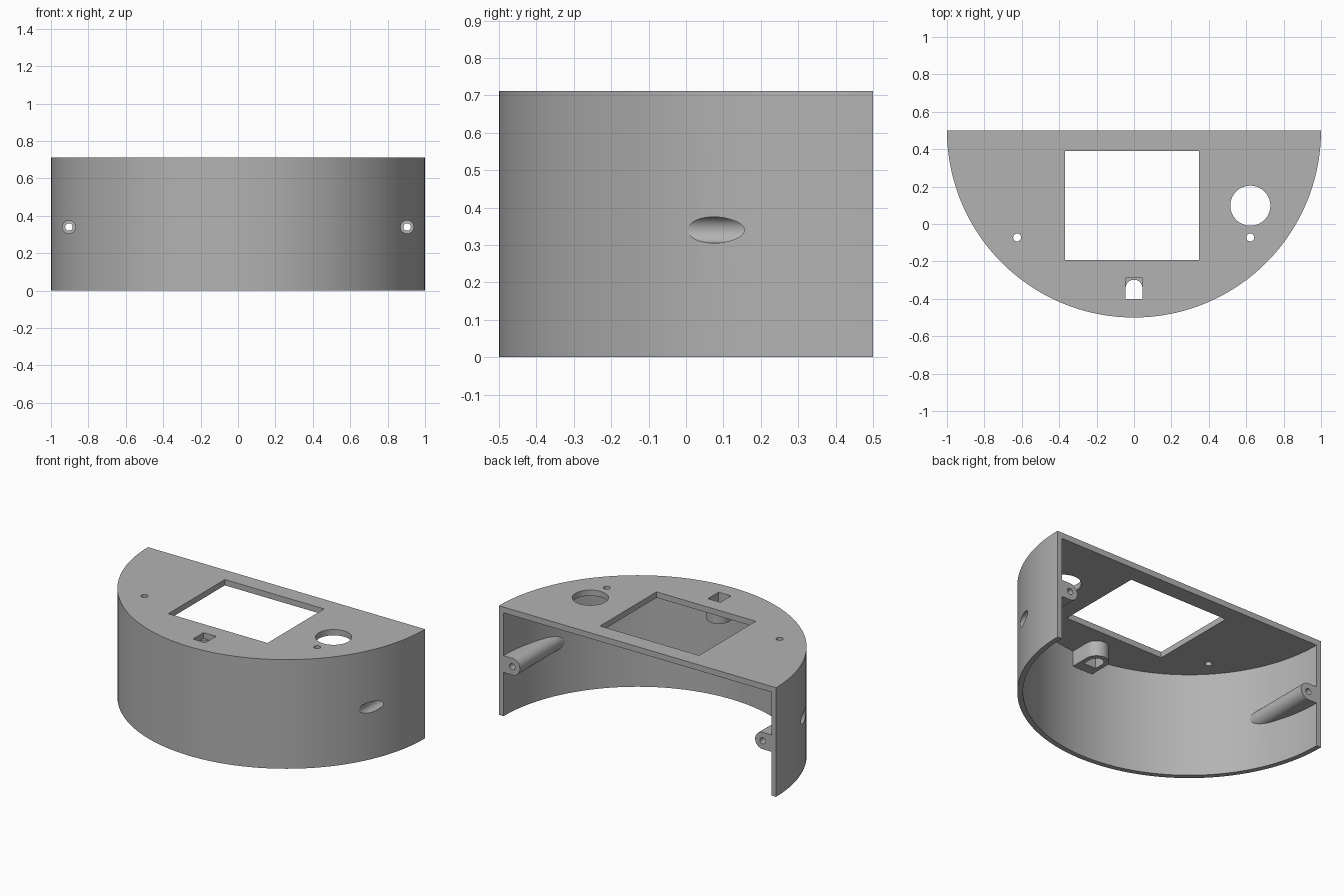
import bpy, bmesh, math
from mathutils import Matrix

if "Cube" in bpy.data.objects:
    bpy.data.objects.remove(bpy.data.objects["Cube"])

H, PLATE, WALL = 0.712, 0.038, 0.033   # height, top thickness, wall thickness
BX, BZ = 0.904, 0.34                   # screw boss axis

grey = bpy.data.materials.new("plain grey")
grey.diffuse_color = (0.45, 0.45, 0.45, 1)
grey.use_nodes = True
grey.node_tree.nodes["Principled BSDF"].inputs["Base Color"].default_value = grey.diffuse_color


def arc(cx, cy, r, a0, a1, n):
    """Points on an arc, angles in degrees, both ends included."""
    return [(cx + r * math.cos(math.radians(a0 + (a1 - a0) * i / n)),
             cy + r * math.sin(math.radians(a0 + (a1 - a0) * i / n))) for i in range(n + 1)]


def circle(cx, cy, r, n=48):
    return arc(cx, cy, r, 0, 360, n)[:-1]


def rect(x0, x1, y0, y1):
    return [(x0, y0), (x1, y0), (x1, y1), (x0, y1)]


def prism(name, profile, lo, hi, along_y=False):
    """Extrude a profile along z, or an (x, z) profile along y."""
    bm = bmesh.new()
    face = bm.faces.new([bm.verts.new((u, lo, v) if along_y else (u, v, lo)) for u, v in profile])
    out = bmesh.ops.extrude_face_region(bm, geom=[face])
    step = (0, hi - lo, 0) if along_y else (0, 0, hi - lo)
    bmesh.ops.translate(bm, vec=step, verts=[g for g in out["geom"] if isinstance(g, bmesh.types.BMVert)])
    bmesh.ops.recalc_face_normals(bm, faces=bm.faces)
    me = bpy.data.meshes.new(name)
    bm.to_mesh(me)
    bm.free()
    me.materials.append(grey)
    ob = bpy.data.objects.new(name, me)
    bpy.context.collection.objects.link(ob)
    return ob


def combine(ob, tool, op):
    """Apply a boolean and throw the tool away."""
    mod = ob.modifiers.new(op, 'BOOLEAN')
    mod.operation, mod.object, mod.solver = op, tool, 'EXACT'
    bpy.context.view_layer.objects.active = ob
    bpy.ops.object.modifier_apply(modifier=mod.name)
    bpy.data.objects.remove(tool, do_unlink=True)


# Half-round shell, open at the back and bottom
half_disc = arc(0, 0.5, 1, 180, 360, 72)
inner = arc(0, 0.5, 1 - WALL, 180, 360, 72) + [(1 - WALL, 0.7), (WALL - 1, 0.7)]
body = prism("enclosure", half_disc, 0, H)
combine(body, prism("cavity", inner, -0.1, H - PLATE), 'DIFFERENCE')

# Screw bosses merged into the side walls, with rounded inner sides
for s in (-1, 1):
    d_shape = [(s * x, z) for x, z in arc(BX, BZ, 0.055, 90, 270, 24) + [(1.1, BZ - 0.055), (1.1, BZ + 0.055)]]
    boss = prism("boss", d_shape, -0.3, 0.5, True)
    combine(boss, prism("limit", arc(0, 0.5, 1 - WALL / 2, 180, 360, 72), 0, H), 'INTERSECT')
    combine(body, boss, 'UNION')

# Switch housing under the top plate, against the front wall
housing = arc(0, -0.34, 0.073, 0, 180, 24) + [(-0.073, -0.478), (0.073, -0.478)]
combine(body, prism("housing", housing, H - PLATE - 0.1, H - PLATE / 2), 'UNION')

# Openings in the top plate: window, round hole, pin holes, slot
top = (H - PLATE - 0.02, H + 0.1)
for prof in (rect(-0.368, 0.348, -0.193, 0.39), circle(0.622, 0.098, 0.107, 64),
             circle(-0.625, -0.072, 0.021, 24), circle(0.622, -0.072, 0.021, 24)):
    combine(body, prism("opening", prof, *top), 'DIFFERENCE')
combine(body, prism("slot", rect(-0.045, 0.045, -0.4, -0.29), H - PLATE, H + 0.1), 'DIFFERENCE')
arch = arc(0, -0.343, 0.0449, 0, 180, 24) + [(-0.0449, -0.3999), (0.0449, -0.3999)]
combine(body, prism("arch", arch, 0.4, H - 0.01), 'DIFFERENCE')

# Screw holes with wide counterbores from the front
for s in (-1, 1):
    combine(body, prism("counterbore", circle(s * BX, BZ, 0.035, 32), -0.4, 0.4, True), 'DIFFERENCE')
    combine(body, prism("screw_hole", circle(s * BX, BZ, 0.02, 24), 0.3, 0.6, True), 'DIFFERENCE')

bpy.ops.object.select_all(action='DESELECT')
body.select_set(True)
bpy.context.view_layer.objects.active = body
bpy.ops.object.shade_smooth_by_angle(angle=math.radians(25))
